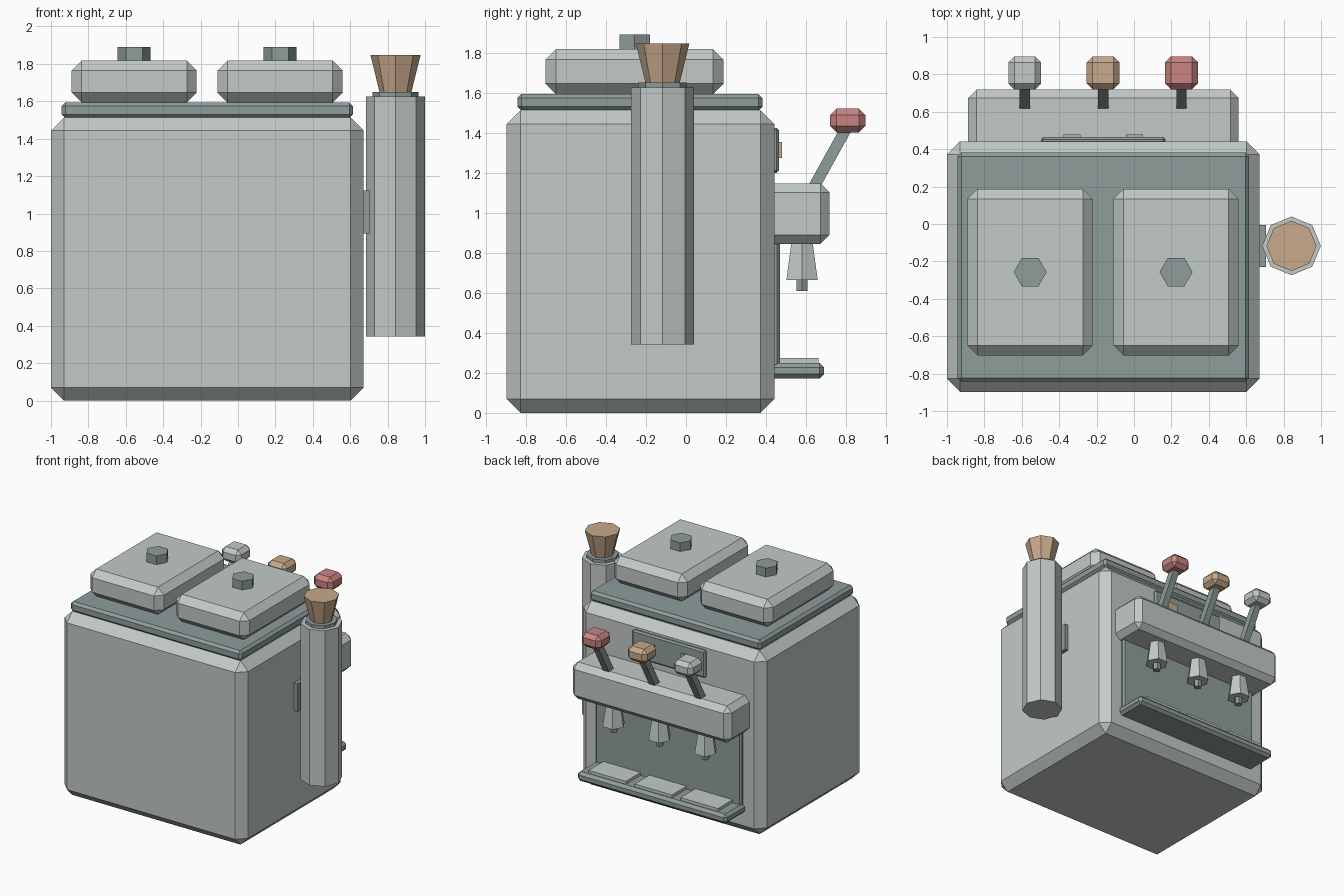
import bpy, bmesh, math
from mathutils import Matrix, Vector

if "Cube" in bpy.data.objects:
    bpy.data.objects.remove(bpy.data.objects["Cube"], do_unlink=True)


def material(name, rgb):
    m = bpy.data.materials.new(name)
    m.use_nodes = True
    m.diffuse_color = (*rgb, 1)
    m.node_tree.nodes["Principled BSDF"].inputs["Base Color"].default_value = (*rgb, 1)
    return m


PALE = material("pale grey", (0.54, 0.59, 0.57))
TEAL = material("grey teal", (0.27, 0.34, 0.33))
TAN = material("tan", (0.58, 0.40, 0.26))
RED = material("soft red", (0.58, 0.23, 0.22))


def finish(bm, name, mat):
    bmesh.ops.recalc_face_normals(bm, faces=bm.faces)
    mesh = bpy.data.meshes.new(name)
    bm.to_mesh(mesh)
    bm.free()
    mesh.materials.append(mat)
    obj = bpy.data.objects.new(name, mesh)
    bpy.context.collection.objects.link(obj)
    return obj


def box(name, x, y, z, mat, bevel=0.0):
    """Chamfered box from (low, high) extents."""
    bm = bmesh.new()
    bmesh.ops.create_cube(bm, size=1)
    for v in bm.verts:
        v.co = Vector([sum(r) / 2 + c * (r[1] - r[0]) for r, c in zip((x, y, z), v.co)])
    if bevel:
        bmesh.ops.bevel(bm, geom=bm.edges[:], offset=bevel, segments=1,
                        profile=0.5, affect='EDGES')
    return finish(bm, name, mat)


def prism(name, x, y, z, r_low, r_high, sides, mat):
    """Upright prism or cone with a corner pointing along x."""
    bm = bmesh.new()
    rings = []
    for h, r in zip(z, (r_low, r_high)):
        angles = [math.tau * i / sides for i in range(sides)]
        rings.append([bm.verts.new((x + r * math.cos(a), y + r * math.sin(a), h)) for a in angles])
    low, high = rings
    bm.faces.new(low[::-1])
    bm.faces.new(high)
    for i in range(sides):
        j = (i + 1) % sides
        bm.faces.new((low[i], low[j], high[j], high[i]))
    return finish(bm, name, mat)


def around(c, half):
    return (c - half, c + half)


MID = -0.165

# Main cabinet and top plate
box("cabinet", (-1, 0.672), (-0.897, 0.442), (0, 1.513), PALE, 0.07)
box("top_plate", (-0.943, 0.615), (-0.843, 0.382), (1.51, 1.594), TEAL, 0.02)

# Two hopper lids with hexagonal knobs
for side, x in (("right", -0.555), ("left", 0.225)):
    box(side + "_lid", around(x, 0.334), (-0.703, 0.188), (1.593, 1.818), PALE, 0.053)
    prism(side + "_lid_knob", x, -0.257, (1.81, 1.89), 0.088, 0.088, 6, TEAL)

# Cup tube on the side
TX, TY = 0.842, -0.117
box("tube_bracket", (0.66, 0.705), (-0.23, -0.005), (0.893, 1.123), TEAL)
prism("cup_tube", TX, TY, (0.342, 1.625), 0.157, 0.157, 8, PALE)
prism("tube_collar", TX, TY, (1.62, 1.65), 0.122, 0.122, 8, TEAL)
prism("cone_stack", TX, TY, (1.648, 1.847), 0.085, 0.134, 8, TAN)

# Dispensing head, splash panel and drip tray
box("dispensing_head", (-0.888, 0.56), (0.3, 0.718), (0.845, 1.147), PALE, 0.045)
box("splash_panel", around(MID, 0.665), (0.41, 0.47), (0.2, 0.86), TEAL, 0.015)
box("drip_tray", around(MID, 0.68), (0.4, 0.69), (0.172, 0.25), TEAL, 0.022)

# Small sign plate with two tan buttons
box("sign_plate", around(MID, 0.333), (0.42, 0.465), (1.2, 1.425), TEAL, 0.012)
for side, x in (("right", MID - 0.167), ("left", MID + 0.167)):
    box(side + "_button", around(x, 0.045), (0.45, 0.479), (1.275, 1.355), TAN)

# Three levers, nozzles and tray grates
for i, (side, mat) in enumerate((("right", PALE), ("middle", TAN), ("left", RED))):
    x = MID + (i - 1) * 0.419
    stick = box(side + "_lever", around(0, 0.028), around(0, 0.028), (-0.04, 0.36), TEAL)
    stick.matrix_world = (Matrix.Translation((x, 0.645, 1.14))
                          @ Matrix.Rotation(math.radians(-29), 4, 'X'))
    box(side + "_lever_knob", around(x, 0.088), around(0.808, 0.088), (1.402, 1.52), mat, 0.032)
    prism(side + "_nozzle", x, 0.58, (0.665, 0.86), 0.09, 0.06, 6, PALE)
    prism(side + "_nozzle_tip", x, 0.58, (0.608, 0.67), 0.031, 0.031, 6, TEAL)
    box(side + "_tray_grate", around(x, 0.17), (0.465, 0.662), (0.24, 0.274), PALE)
